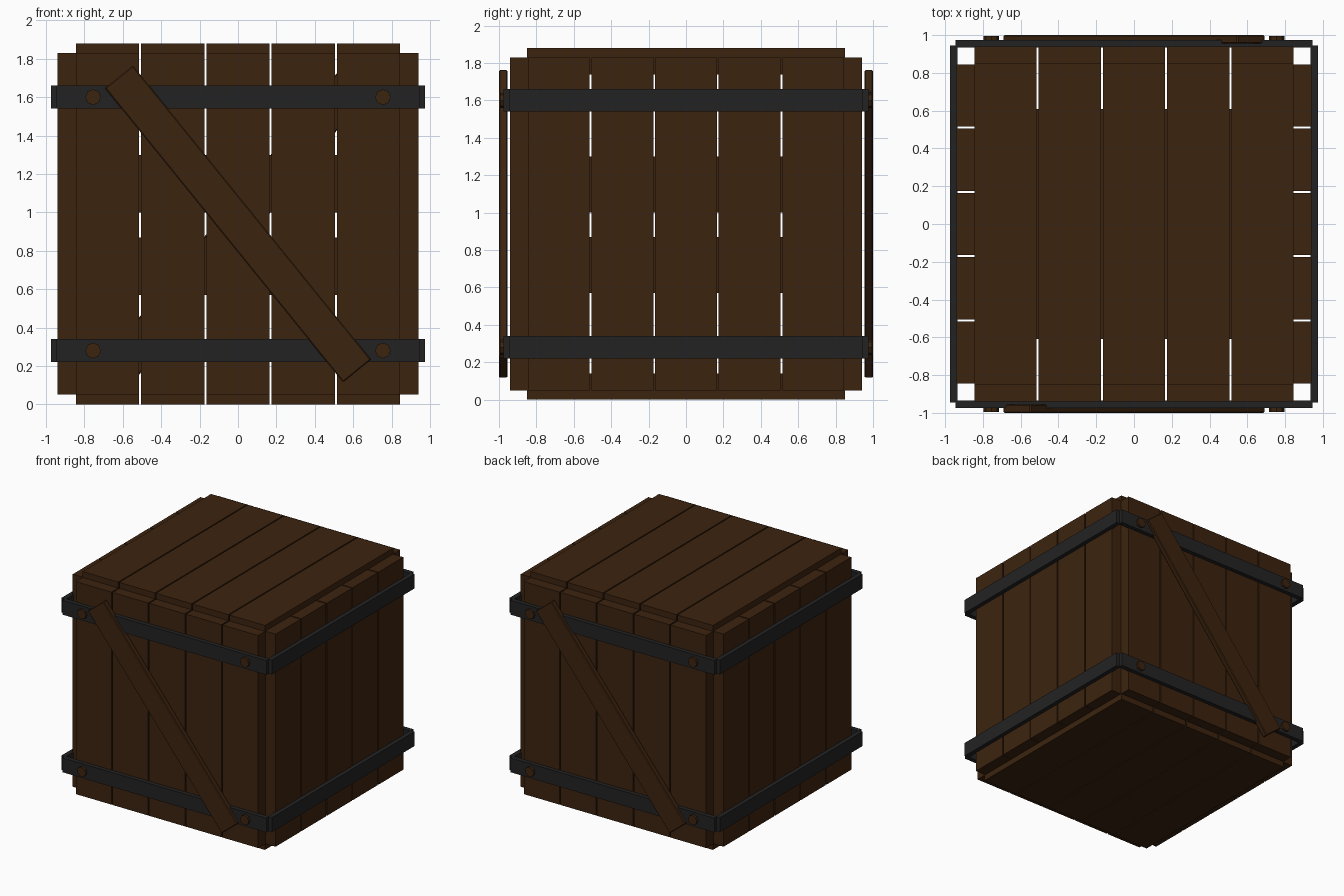
import bpy, math
from mathutils import Matrix

if "Cube" in bpy.data.objects:
    bpy.data.objects.remove(bpy.data.objects["Cube"])


def material(name, rgb):
    m = bpy.data.materials.new(name)
    m.diffuse_color = (*rgb, 1)
    m.use_nodes = True
    m.node_tree.nodes["Principled BSDF"].inputs["Base Color"].default_value = m.diffuse_color
    return m


WOOD = material("dark wood", (0.045, 0.0172, 0.0048))
IRON = material("black iron", (0.0165, 0.0165, 0.0165))
MID = 0.94      # height of the crate centre


def box(name, lo, hi, mat, bevel=0.0):
    bpy.ops.mesh.primitive_cube_add(size=1)
    ob = bpy.context.object
    ob.name = name
    size = [b - a for a, b in zip(lo, hi)]
    centre = [(a + b) / 2 for a, b in zip(lo, hi)]
    ob.data.transform(Matrix.Diagonal((*size, 1)))
    ob.location = centre
    ob.data.materials.append(mat)
    if bevel:
        mod = ob.modifiers.new("bevel", "BEVEL")
        mod.width = bevel
        mod.segments = 1
    return ob


def turn(ob, angle):
    """Swing an object about the crate's vertical axis."""
    m = Matrix.Translation(ob.location) @ ob.rotation_euler.to_matrix().to_4x4()
    ob.matrix_world = Matrix.Rotation(angle, 4, "Z") @ m


# plank panels: five boards each
for i in range(5):
    c = (i - 2) * 0.34
    a, b = c - 0.165, c + 0.165
    box("lid_plank", (a, -0.85, 1.74), (b, 0.85, 1.88), WOOD)
    box("floor_plank", (a, -0.85, 0.0), (b, 0.85, 0.14), WOOD)
    for k, side in enumerate(("front", "right", "back", "left")):
        ob = box(side + "_plank", (a, -0.94, 0.05), (b, -0.80, 1.83), WOOD)
        turn(ob, k * math.pi / 2)

# iron straps around all four sides
for z in (0.28, 1.60):
    for k, side in enumerate(("front", "right", "back", "left")):
        ob = box(side + "_strap", (-0.945, -0.975, z - 0.06),
                 (0.945, -0.935, z + 0.06), IRON)
        turn(ob, k * math.pi / 2)

# diagonal braces and bolts on the front and back
for k, side in enumerate(("front", "back")):
    ob = box(side + "_brace", (-0.986, -1.0, MID - 0.094),
             (0.986, -0.955, MID + 0.094), WOOD, 0.006)
    ob.rotation_euler.y = math.radians(51)
    turn(ob, k * math.pi)
    for x in (-0.755, 0.755):
        for z in (0.28, 1.60):
            bpy.ops.mesh.primitive_cylinder_add(
                vertices=8, radius=0.041, depth=0.035,
                location=(x, -0.9775, z), rotation=(math.pi / 2, 0, 0))
            bolt = bpy.context.object
            bolt.name = side + "_bolt"
            bolt.data.materials.append(WOOD)
            turn(bolt, k * math.pi)

# boards stored inside, glimpsed through the gaps
for z in (0.57, 1.0):
    box("inner_board", (-0.61, -0.61, z), (0.61, 0.61, z + 0.3), WOOD)
